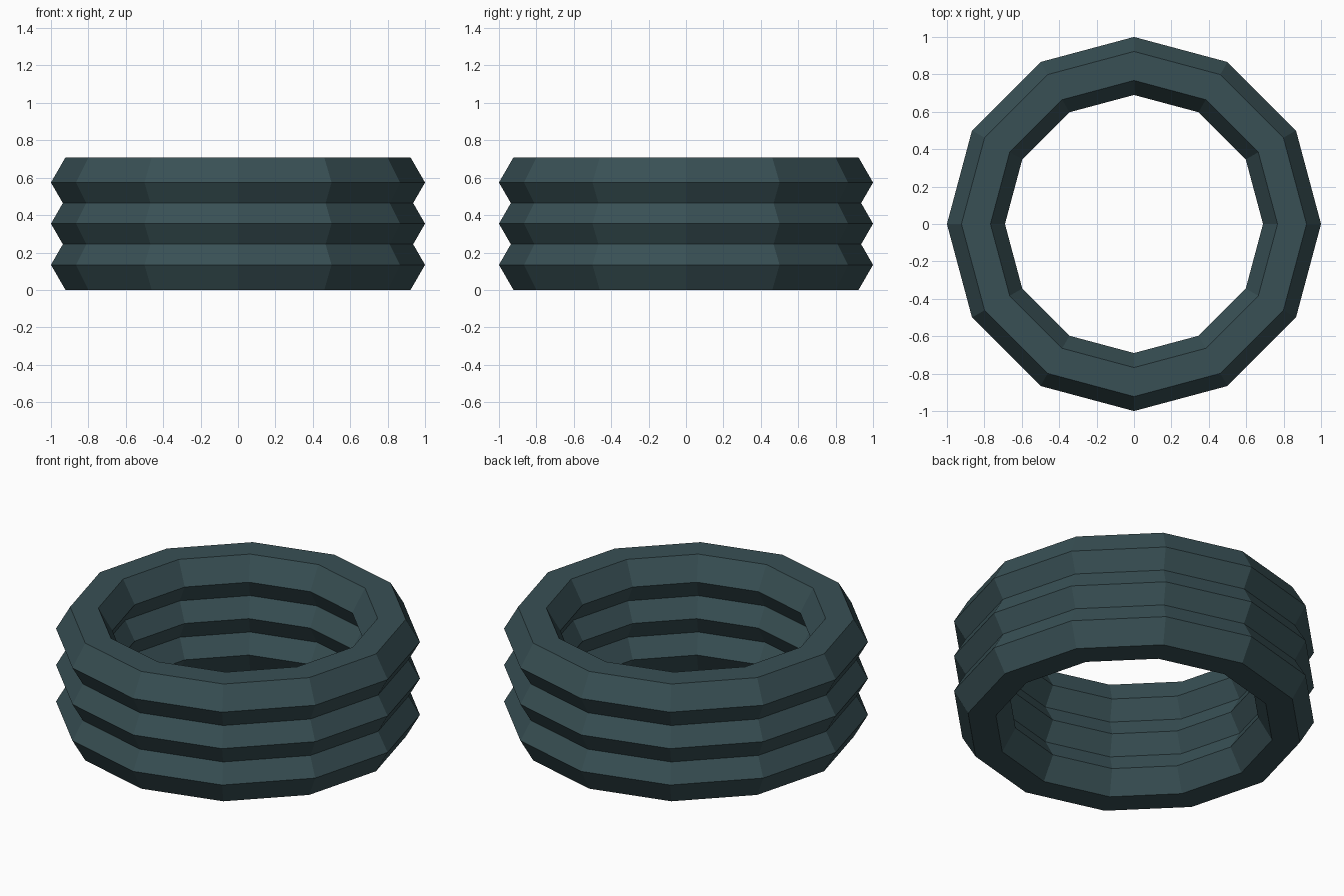
import bpy
import math

if "Cube" in bpy.data.objects:
    bpy.data.objects.remove(bpy.data.objects["Cube"])

MAJOR, MINOR = 0.845, 0.155
SPACING = 0.22
HALF_HEIGHT = MINOR * math.sin(math.radians(60))

mat = bpy.data.materials.new("dark_teal")
mat.diffuse_color = (0.04, 0.08, 0.09, 1)
mat.use_nodes = True
mat.node_tree.nodes["Principled BSDF"].inputs["Base Color"].default_value = mat.diffuse_color

# Three overlapping rings: 12 sides around, hexagonal cross-section
for i, name in enumerate(("lower_ring", "middle_ring", "upper_ring")):
    bpy.ops.mesh.primitive_torus_add(
        major_segments=12, minor_segments=6,
        major_radius=MAJOR, minor_radius=MINOR,
        location=(0, 0, HALF_HEIGHT + i * SPACING))
    ring = bpy.context.object
    ring.name = name
    ring.data.materials.append(mat)
    bpy.ops.object.shade_flat()
